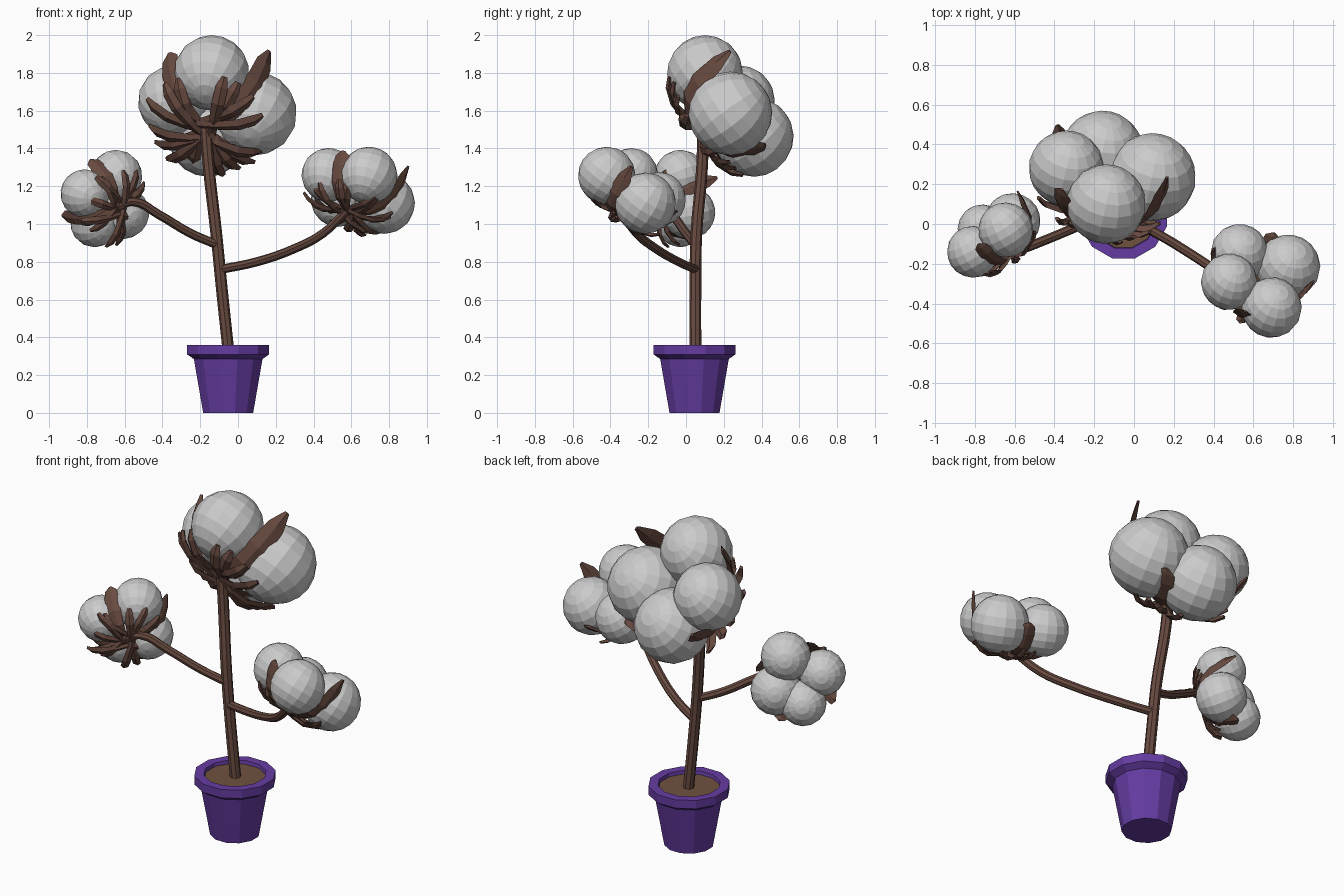
import bpy, bmesh, math, random
from mathutils import Vector, Matrix

if "Cube" in bpy.data.objects:
    bpy.data.objects.remove(bpy.data.objects["Cube"])

random.seed(4)


def material(name, rgb):
    m = bpy.data.materials.new(name)
    m.diffuse_color = (*rgb, 1)
    m.use_nodes = True
    m.node_tree.nodes["Principled BSDF"].inputs["Base Color"].default_value = m.diffuse_color
    return m


PURPLE = material("purple_glaze", (0.13, 0.045, 0.36))
BROWN = material("brown_bark", (0.14, 0.07, 0.052))
SOIL = material("soil", (0.16, 0.085, 0.05))


def finish(name, bm, mat=None):
    bmesh.ops.recalc_face_normals(bm, faces=bm.faces)
    me = bpy.data.meshes.new(name)
    bm.to_mesh(me)
    bm.free()
    ob = bpy.data.objects.new(name, me)
    bpy.context.collection.objects.link(ob)
    if mat:
        me.materials.append(mat)
    return ob


def skin(bm, rings):
    """Bridge closed rings of points and cap both ends."""
    vs = [[bm.verts.new(p) for p in ring] for ring in rings]
    n = len(vs[0])
    for a, b in zip(vs, vs[1:]):
        for i in range(n):
            j = (i + 1) % n
            bm.faces.new((a[i], a[j], b[j], b[i]))
    bm.faces.new(vs[0])
    bm.faces.new(vs[-1])


def lathe(name, profile, centre, mat, sides=12):
    bm = bmesh.new()
    rings = []
    for r, z in profile:
        rings.append([(centre[0] + r * math.cos(2 * math.pi * (i + .5) / sides),
                       centre[1] + r * math.sin(2 * math.pi * (i + .5) / sides), z)
                      for i in range(sides)])
    skin(bm, rings)
    return finish(name, bm, mat)


def stem(name, points, radius):
    cu = bpy.data.curves.new(name, 'CURVE')
    cu.dimensions = '3D'
    cu.bevel_depth = radius
    cu.bevel_resolution = 2
    cu.use_fill_caps = True
    cu.resolution_u = 4
    sp = cu.splines.new('BEZIER')
    sp.bezier_points.add(len(points) - 1)
    sp.use_smooth = False
    for bp, p in zip(sp.bezier_points, points):
        bp.co = p
        bp.handle_left_type = bp.handle_right_type = 'AUTO'
    cu.materials.append(BROWN)
    ob = bpy.data.objects.new(name, cu)
    bpy.context.collection.objects.link(ob)


def leaf(bm, path, widths, thick, side):
    """Sweep a thin diamond section along a path; side is the width direction."""
    rings = []
    for i, p in enumerate(path):
        tangent = (path[min(i + 1, len(path) - 1)] - path[max(i - 1, 0)]).normalized()
        up = tangent.cross(side).normalized()
        w = widths[i]
        t = thick * min(1, w / max(widths) + .3)
        rings.append([p + side * w, p + up * t, p - side * w, p - up * t])
    skin(bm, rings)


def cotton_boll(name, balls):
    """Four fluffy balls, a leaf in each groove, small bracts at the base."""
    cs = [Vector(b[:3]) for b in balls]
    r = sum(b[3] for b in balls) / 4
    mid = sum(cs, Vector()) / 4
    n = (cs[2] - cs[0]).cross(cs[1] - cs[3]).normalized()
    rot = n.to_track_quat('Z', 'Y').to_matrix().to_4x4()

    bm = bmesh.new()
    for c, b in zip(cs, balls):
        bmesh.ops.create_uvsphere(bm, u_segments=16, v_segments=10, radius=b[3],
                                  matrix=Matrix.Translation(c) @ rot)
    finish(name + "_cotton", bm)

    # large leaves: tip heights differ per groove
    bm = bmesh.new()
    for k, tip in enumerate((.45, .3, 1.05, .35)):
        d = (cs[k] + cs[(k + 1) % 4]) / 2 - mid
        d = (d - n * d.dot(n)).normalized()
        prof = [(.15, -1.0), (.75, -.98), (1.25, -.65), (1.55, -.15),
                (1.68, tip * .55), (1.75, tip)]
        leaf(bm, [mid + (d * a + n * h) * r for a, h in prof],
             [r * w for w in (.12, .22, .3, .31, .26, .07)], r * .07, n.cross(d))
    finish(name + "_leaves", bm, BROWN)

    # small crossing bracts
    bm = bmesh.new()
    x = (cs[0] - mid).normalized()
    y = n.cross(x)
    count = 15
    for k in range(count):
        a = 2 * math.pi * (k + random.uniform(-.25, .25)) / count
        d = x * math.cos(a) + y * math.sin(a)
        s = n.cross(d)
        off = s * random.uniform(-.3, .3)
        ln = random.uniform(.88, 1.05)
        low = random.uniform(-.1, .03)
        prof = [(-.2, -.95), (.45, -1.05), (1.0, -1.05), (1.4, -.88), (1.6, -.68)]
        leaf(bm, [mid + (d * p * ln + n * (h + low) + off) * r for p, h in prof],
             [r * w for w in (.1, .14, .17, .16, .08)], r * .07, s)
    finish(name + "_bracts", bm, BROWN)
    return mid - n * r * .95


# pot and soil
POT = (-0.052, 0.045)
lathe("pot", [(.137, 0), (.188, .285), (.225, .31), (.225, .36), (.172, .36),
              (.165, .32)], POT, PURPLE)
lathe("soil", [(.16, .31), (.168, .34)], POT, SOIL)

# cotton clusters
top = cotton_boll("top", [(-.34, .28, 1.65, .19), (-.16, .36, 1.46, .21),
                          (.09, .235, 1.585, .222), (-.14, .10, 1.80, .20)])
right = cotton_boll("right", [(.478, -.29, 1.26, .142), (.53, -.145, 1.13, .145),
                              (.775, -.215, 1.11, .162), (.692, -.42, 1.257, .152)])
left = cotton_boll("left", [(-.81, -.14, 1.16, .13), (-.76, -.03, 1.005, .128),
                            (-.61, .015, 1.06, .14), (-.645, -.03, 1.255, .138)])

# trunk and branches
stem("trunk", [(-.05, .05, .32), (-.085, .05, .65), (-.115, .055, .95),
               (-.155, .085, 1.3), top], .031)
stem("right_branch", [(-.09, .05, .76), (.1, -.04, .80), (.3, -.16, .87),
                      (.45, -.26, .95), right], .024)
stem("left_branch", [(-.11, .05, .89), (-.25, 0, .95), (-.42, -.07, 1.05),
                     (-.56, -.125, 1.12), left], .024)
